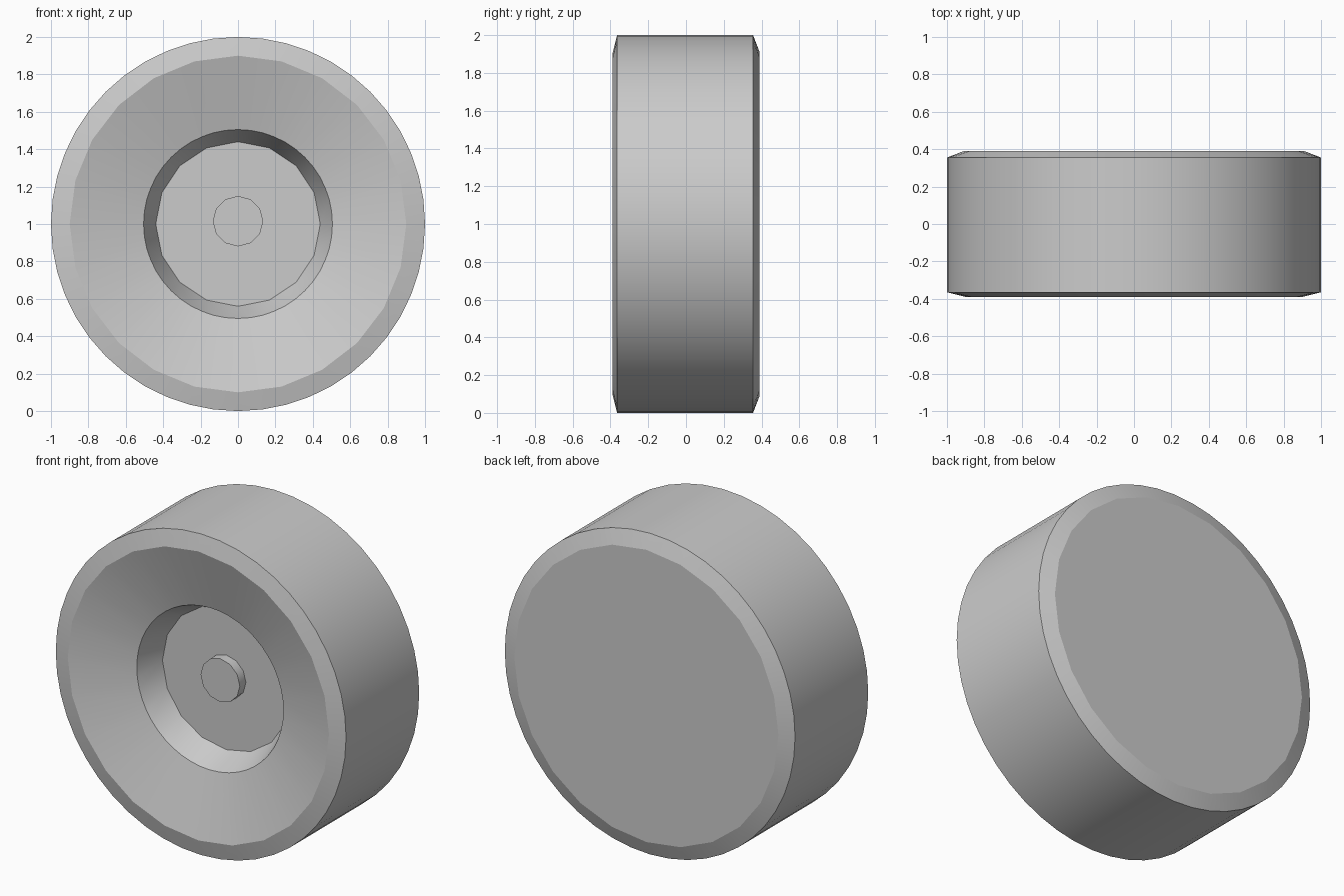
import bpy, bmesh
from math import sin, cos, tau

if "Cube" in bpy.data.objects:
    bpy.data.objects.remove(bpy.data.objects["Cube"], do_unlink=True)

grey = bpy.data.materials.new("plain grey")
grey.use_nodes = True
colour = (0.6, 0.6, 0.6, 1)
grey.diffuse_color = colour
grey.node_tree.nodes["Principled BSDF"].inputs["Base Color"].default_value = colour


def stitch(bm, a, b):
    """Join two rings that may have different numbers of sides."""
    if len(a) == len(b):
        n = len(a)
        for i in range(n):
            bm.faces.new((a[i], a[(i + 1) % n], b[(i + 1) % n], b[i]))
        return
    i = j = 0
    while i < len(a) or j < len(b):
        va, vb = a[i % len(a)], b[j % len(b)]
        if j >= len(b) or (i < len(a) and (i + 0.5) / len(a) <= (j + 0.5) / len(b)):
            i += 1
            bm.faces.new((va, a[i % len(a)], vb))
        else:
            j += 1
            bm.faces.new((va, b[j % len(b)], vb))


def turned(name, rings, height):
    """Solid turned about the y axis; rings are (radius, y, sides)."""
    bm = bmesh.new()
    loops = []
    for r, y, n in rings:
        loops.append([bm.verts.new((r * sin(tau * k / n), y, height + r * cos(tau * k / n)))
                      for k in range(n)])
    for a, b in zip(loops, loops[1:]):
        stitch(bm, a, b)
    bm.faces.new(loops[0])
    bm.faces.new(loops[-1])
    bmesh.ops.recalc_face_normals(bm, faces=bm.faces)
    for f in bm.faces:
        f.smooth = True
    # keep every ring crisp, shade smoothly around the axis
    for loop in loops:
        for k, v in enumerate(loop):
            bm.edges.get((v, loop[k - 1])).smooth = False
    mesh = bpy.data.meshes.new(name)
    bm.to_mesh(mesh)
    bm.free()
    mesh.materials.append(grey)
    obj = bpy.data.objects.new(name, mesh)
    bpy.context.collection.objects.link(obj)
    return obj


# wheel: hub floor, recess wall, dished face, bevel, tread, back bevel, back
turned("wheel", [
    (0.44, -0.115, 16),
    (0.505, -0.275, 48),
    (0.9, -0.39, 24),
    (1.0, -0.365, 48),
    (1.0, 0.355, 48),
    (0.91, 0.39, 24),
], 1.0)

# small axle cap standing on the hub floor
turned("axle_cap", [(0.135, -0.175, 12), (0.135, -0.1, 12)], 1.015)
